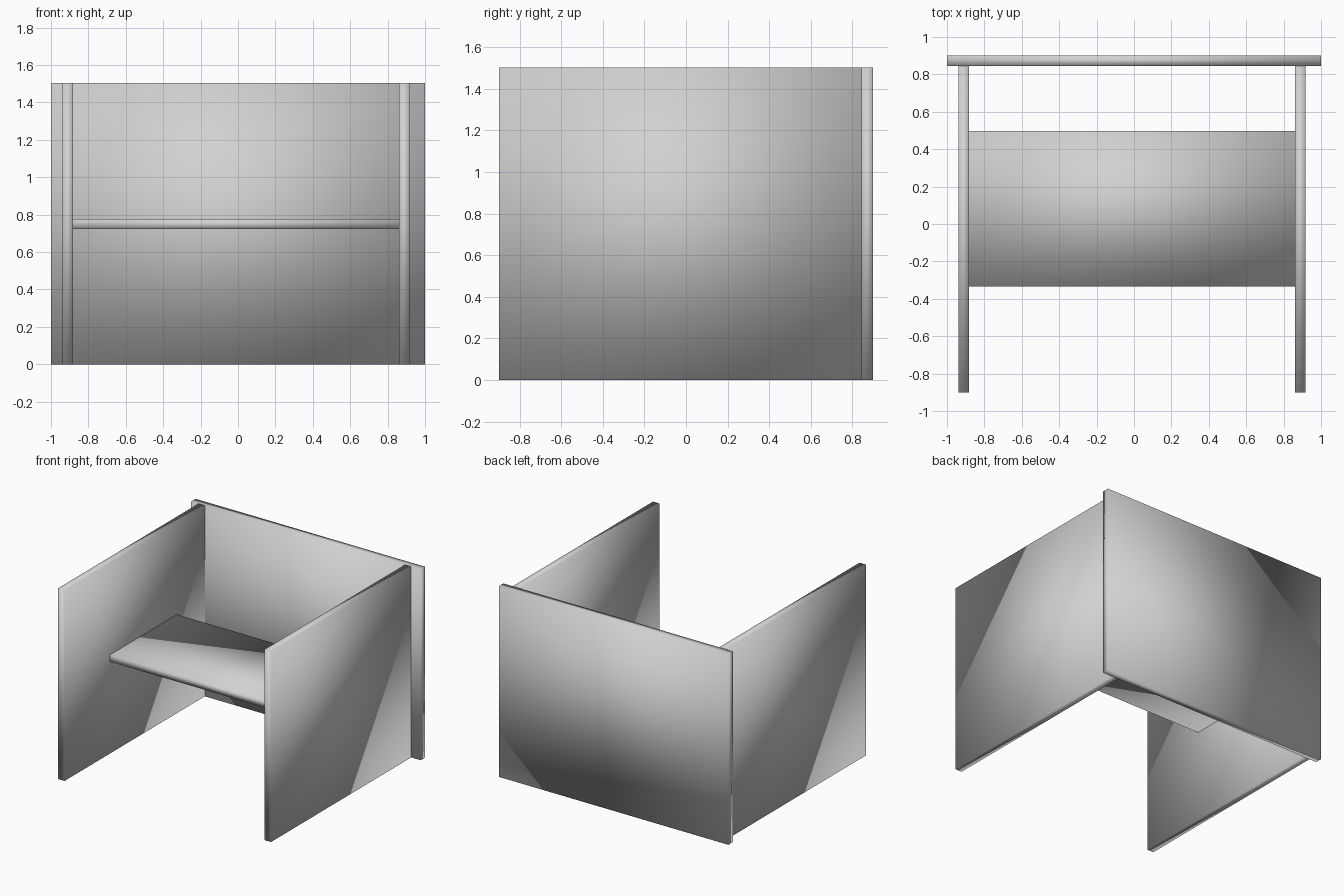
import bpy
import bmesh
from mathutils import Vector

cube = bpy.data.objects.get("Cube")
if cube:
    bpy.data.objects.remove(cube, do_unlink=True)

# Single light grey finish
grey = bpy.data.materials.new("light_grey")
grey.use_nodes = True
colour = (0.64, 0.64, 0.64, 1)
grey.diffuse_color = colour
grey.node_tree.nodes["Principled BSDF"].inputs["Base Color"].default_value = colour


def board(name, low, high):
    """Smooth-shaded rectangular board between two opposite corners."""
    low, high = Vector(low), Vector(high)
    mesh = bpy.data.meshes.new(name)
    bm = bmesh.new()
    bmesh.ops.create_cube(bm, size=1)
    bmesh.ops.scale(bm, vec=high - low, verts=bm.verts)
    for face in bm.faces:
        face.smooth = True
    bm.to_mesh(mesh)
    bm.free()
    mesh.materials.append(grey)
    obj = bpy.data.objects.new(name, mesh)
    obj.location = (low + high) / 2
    bpy.context.collection.objects.link(obj)
    return obj


HEIGHT = 1.503
FRONT, BACK = -0.9, 0.9
BACK_INNER = 0.845
RIGHT_INNER, LEFT_INNER = -0.881, 0.862
THICK = 0.056

# Back panel and the two side panels
board("back_panel", (-1, BACK_INNER, 0), (1, BACK, HEIGHT))
board("right_side_panel", (RIGHT_INNER - THICK, FRONT, 0), (RIGHT_INNER, BACK_INNER, HEIGHT))
board("left_side_panel", (LEFT_INNER, FRONT, 0), (LEFT_INNER + THICK, BACK_INNER, HEIGHT))

# Seat board spanning the sides
board("seat", (RIGHT_INNER, -0.333, 0.722), (LEFT_INNER, 0.498, 0.777))
